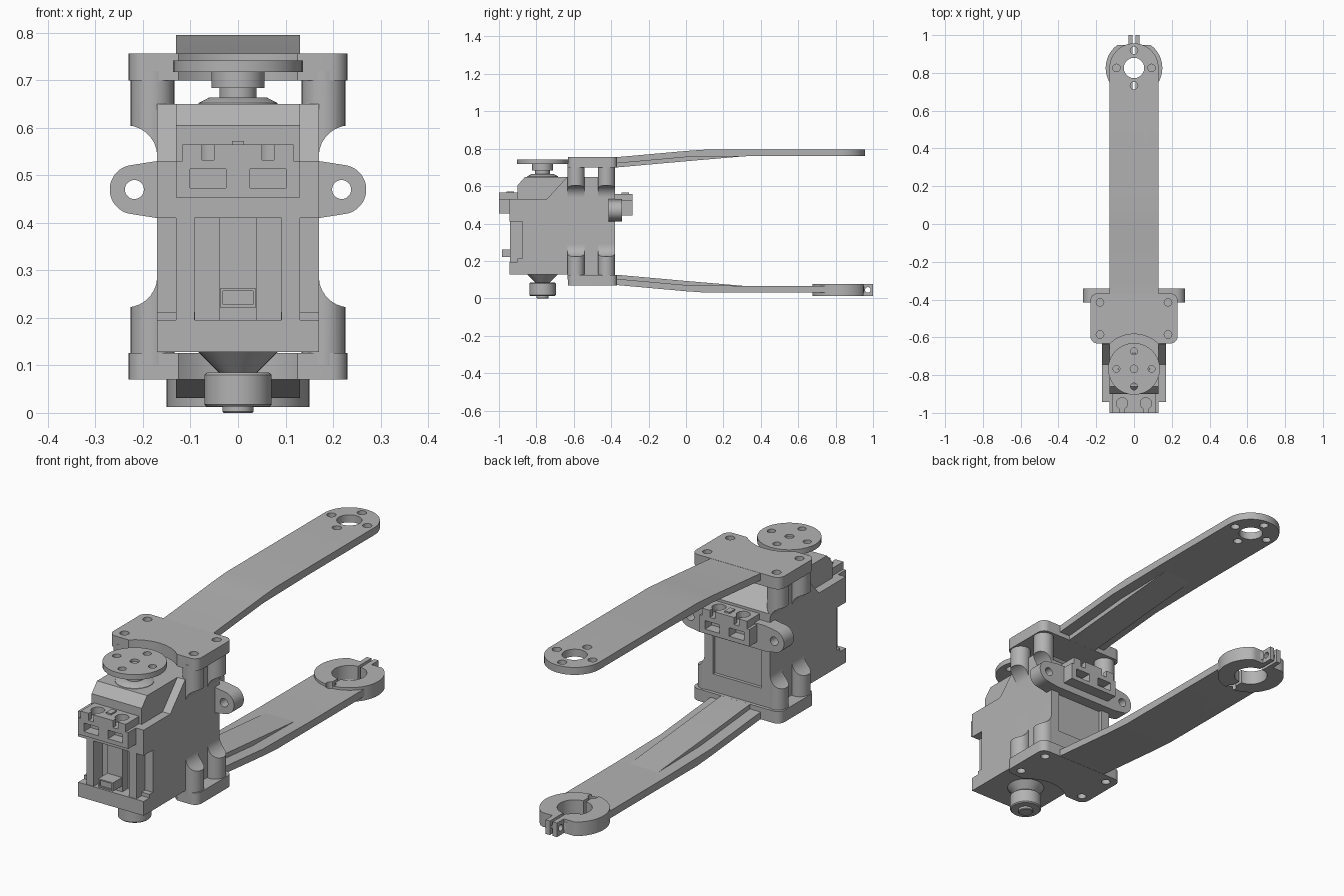
import bpy, bmesh, math

cube = bpy.data.objects.get("Cube")
if cube:
    bpy.data.objects.remove(cube, do_unlink=True)

grey = bpy.data.materials.new("plain_grey")
grey.use_nodes = True
GREY = (0.45, 0.45, 0.45, 1)
grey.diffuse_color = GREY
grey.node_tree.nodes["Principled BSDF"].inputs["Base Color"].default_value = GREY

AXIS_Y = -0.767   # servo output axis
TIP_Y = 0.826     # pivot at the arm ends
MID_Z = 0.413     # mirror height between the two arms


def place(axis, u, v, w):
    return {"x": (w, u, v), "y": (u, w, v), "z": (u, v, w)}[axis]


def prism(name, pts, axis, lo, hi):
    """Extrude a 2D outline along an axis."""
    bm = bmesh.new()
    face = bm.faces.new([bm.verts.new(place(axis, u, v, lo)) for u, v in pts])
    new = bmesh.ops.extrude_face_region(bm, geom=[face])["geom"]
    shift = place(axis, 0, 0, hi - lo)
    bmesh.ops.translate(bm, vec=shift, verts=[g for g in new if isinstance(g, bmesh.types.BMVert)])
    bmesh.ops.recalc_face_normals(bm, faces=bm.faces)
    mesh = bpy.data.meshes.new(name)
    bm.to_mesh(mesh)
    bm.free()
    mesh.materials.append(grey)
    ob = bpy.data.objects.new(name, mesh)
    bpy.context.collection.objects.link(ob)
    return ob


def arc(cx, cy, r, a0=0, a1=360, n=32):
    last = n if a1 - a0 == 360 else n - 1
    return [(cx + r * math.cos(math.radians(a0 + (a1 - a0) * i / last)),
             cy + r * math.sin(math.radians(a0 + (a1 - a0) * i / last))) for i in range(n)]


def round_rect(u0, u1, v0, v1, r):
    return (arc(u1 - r, v1 - r, r, 0, 90, 8) + arc(u0 + r, v1 - r, r, 90, 180, 8)
            + arc(u0 + r, v0 + r, r, 180, 270, 8) + arc(u1 - r, v0 + r, r, 270, 360, 8))


def box(name, x0, x1, y0, y1, z0, z1):
    return prism(name, [(x0, y0), (x1, y0), (x1, y1), (x0, y1)], "z", z0, z1)


def disc(name, x, y, r, z0, z1):
    return prism(name, arc(x, y, r), "z", z0, z1)


def cut(ob, *tools, op="DIFFERENCE"):
    for tool in tools:
        mod = ob.modifiers.new("cut", "BOOLEAN")
        mod.operation, mod.object, mod.solver = op, tool, "EXACT"
        bpy.context.view_layer.objects.active = ob
        bpy.ops.object.modifier_apply(modifier=mod.name)
        bpy.data.objects.remove(tool, do_unlink=True)
    return ob


def lathe(name, profile, n=40):
    """Closed turned part around the servo axis."""
    bm = bmesh.new()
    rings = [[bm.verts.new((x, y, z)) for x, y in arc(0, AXIS_Y, r, n=n)] for r, z in profile]
    for a, b in zip(rings, rings[1:]):
        for i in range(n):
            j = (i + 1) % n
            bm.faces.new((a[i], a[j], b[j], b[i]))
    bm.faces.new(rings[0])
    bm.faces.new(rings[-1])
    bmesh.ops.recalc_face_normals(bm, faces=bm.faces)
    mesh = bpy.data.meshes.new(name)
    bm.to_mesh(mesh)
    bm.free()
    mesh.materials.append(grey)
    ob = bpy.data.objects.new(name, mesh)
    bpy.context.collection.objects.link(ob)
    return ob


# servo case with sloped shoulders and recessed front
case = prism("servo_case", [(-0.943, 0.128), (-0.38, 0.128), (-0.38, 0.57), (-0.46, 0.65),
                            (-0.635, 0.65), (-0.745, 0.53), (-0.943, 0.53)], "x", -0.17, 0.17)
cut(case, box("front_recess", -0.2, 0.2, -1, -0.875, 0.195, 0.41),
    box("back_recess", -0.125, 0.125, -0.395, -0.3, 0.21, 0.41))
prism("gear_cover", [(-0.9, 0.52), (-0.9, 0.605), (-0.86, 0.65), (-0.6, 0.65), (-0.6, 0.52)],
      "x", -0.13, 0.13)
for s, side in ((-1, "right"), (1, "left")):
    a, b = sorted((s * 0.092, s * 0.13))
    box(side + "_front_rib", a, b, -0.94, -0.87, 0.19, 0.415)
    a, b = sorted((s * 0.09, s * 0.17))
    box(side + "_recess_step", a, b, -0.9, -0.87, 0.19, 0.212)
box("center_front_rib", -0.04, 0.04, -0.915, -0.87, 0.19, 0.415)
latch = box("front_latch", -0.038, 0.038, -0.983, -0.9, 0.222, 0.262)
cut(latch, box("latch_pocket", -0.032, 0.032, -1, -0.975, 0.228, 0.256))


# cable connectors, front and back
def connector(name, y0, y1, z0, z1, outward):
    ob = box(name, -0.13, 0.13, y0, y1, z0, z1)
    face = y0 if outward < 0 else y1
    for s in (-1, 1):
        cx = s * 0.063
        cut(ob, box("pocket", cx - 0.038, cx + 0.038, face - 0.05, face + 0.05, z0 + 0.02, z0 + 0.06))
    top = box(name + "_cap", -0.117, 0.117, y0, y1, z1 - 0.001, z1 + 0.035)
    for s in (-1, 1):
        cx, cy = s * 0.063, (y0 + y1) / 2
        cut(top, disc("round_socket", cx, cy, 0.03, z1 + 0.002, z1 + 0.1),
            box("notch", cx - 0.013, cx + 0.013, min(face, cy), max(face, cy), z1 + 0.002, z1 + 0.1))
    box(name + "_key", -0.013, 0.013, cy - 0.01, cy + 0.03, z1 + 0.02, z1 + 0.042)


connector("front_connector", -1.0, -0.9, 0.453, 0.53, -1)
connector("back_connector", -0.385, -0.285, 0.443, 0.523, 1)

# mounting strip with rounded ears
ear = arc(0.218, 0.47, 0.052, -85, 85, 20)
strip = prism("mounting_strip", [(0.17, 0.41)] + ear + [(0.17, 0.53), (-0.17, 0.53)]
              + [(-x, z) for x, z in reversed(ear)] + [(-0.17, 0.41)], "y", -0.415, -0.342)
for s in (-1, 1):
    cut(strip, prism("ear_hole", arc(s * 0.218, 0.47, 0.02), "y", -0.6, -0.2))

# output shaft, horn and lower idler
lathe("output_shaft", [(0.085, 0.645), (0.083, 0.652), (0.06, 0.664), (0.039, 0.664),
                       (0.039, 0.684), (0.056, 0.684), (0.056, 0.72)])
horn = disc("horn_disc", 0, AXIS_Y, 0.137, 0.717, 0.742)
cut(horn, disc("hole", 0, AXIS_Y, 0.02, 0.73, 0.8))
for x, y in arc(0, AXIS_Y, 0.093, n=4):
    cut(horn, disc("hole", x, y, 0.018, 0.7, 0.8))
lathe("idler_hub", [(0.085, 0.13), (0.04, 0.085), (0.065, 0.085), (0.071, 0.08), (0.071, 0.018),
                    (0.066, 0.013), (0.033, 0.013), (0.033, 0.003), (0.03, 0)])

# bracket posts, scooped around the case
for s, side in ((-1, "right"), (1, "left")):
    for y, end in ((-0.588, "front"), (-0.425, "back")):
        post = disc(f"{side}_{end}_post", s * 0.18, y, 0.046, 0.1, 0.72)
        a, b = sorted((s * 0.17, s * 0.4))
        cut(post, prism("scoop", round_rect(a, b, 0.222, 0.605, 0.065), "y", -0.8, -0.2))


# arms: bracket plate, cranked bar and tapering stiffener, mirrored top to bottom
def arm(name, flip):
    def z(h):
        return 2 * MID_Z - h if flip else h

    def side(part, pts, half):
        return prism(part, [(y, z(h)) for y, h in pts], "x", -half, half)

    z0, z1 = sorted((z(0.7), z(0.756)))
    plate = prism(name + "_plate", round_rect(-0.23, 0.23, -0.632, -0.368, 0.035), "z", z0, z1)
    cut(plate, disc("horn_clearance", 0, AXIS_Y, 0.185, -1, 2))
    for x in (-0.18, 0.18):
        for y in (-0.585, -0.415):
            mouth = z(0.756)
            cut(plate, disc("screw_hole", x, y, 0.02, mouth - 0.04, mouth + 0.04))
    bar = side(name + "_bar", [(-0.4, 0.755), (-0.37, 0.755), (0.0, 0.788), (0.1, 0.795), (1, 0.795),
                               (1, 0.76), (0.34, 0.76), (0.0, 0.755), (-0.37, 0.722), (-0.4, 0.722)], 0.2)
    outline = [(-0.13, -0.5), (0.13, -0.5)] + arc(0, TIP_Y, 0.13, 0, 180, 32)
    cut(bar, prism("outline", outline, "z", -1, 2), op="INTERSECT")
    side(name + "_stiffener", [(-0.4, 0.74), (0.0, 0.77), (0.34, 0.762), (0.0, 0.733), (-0.37, 0.7),
                               (-0.4, 0.7)], 0.075)
    return bar


top = arm("upper_arm", False)
cut(top, disc("pivot_hole", 0, TIP_Y, 0.054, 0.5, 1))
for x, y in arc(0, TIP_Y, 0.093, n=4):
    cut(top, disc("screw_hole", x, y, 0.02, 0.5, 1))

# lower arm ends in a split clamp ring
low = arm("lower_arm", True)
ring = prism("clamp_ring", [(x, min(y, 0.948)) for x, y in arc(0, TIP_Y, 0.15, n=64)], "z", 0.012, 0.078)
tabs = box("clamp_tabs", -0.03, 0.03, 0.92, 1.0, 0.012, 0.078)
cut(tabs, prism("bolt_hole", arc(0.972, 0.045, 0.015, n=20), "x", -0.1, 0.1))
for part in (low, ring, tabs):
    cut(part, disc("bore", 0, TIP_Y, 0.075, -1, 1),
        box("slit", -0.007, 0.007, 0.69, 1.1, -1, 1))
    if part is not tabs:
        cut(part, disc("relief_hole", 0, 0.69, 0.022, -1, 1))

# smooth curved walls, keep edges crisp
bpy.ops.object.select_all(action="DESELECT")
for ob in bpy.context.scene.objects:
    if ob.type == "MESH":
        ob.select_set(True)
bpy.ops.object.shade_smooth_by_angle(angle=math.radians(30))
